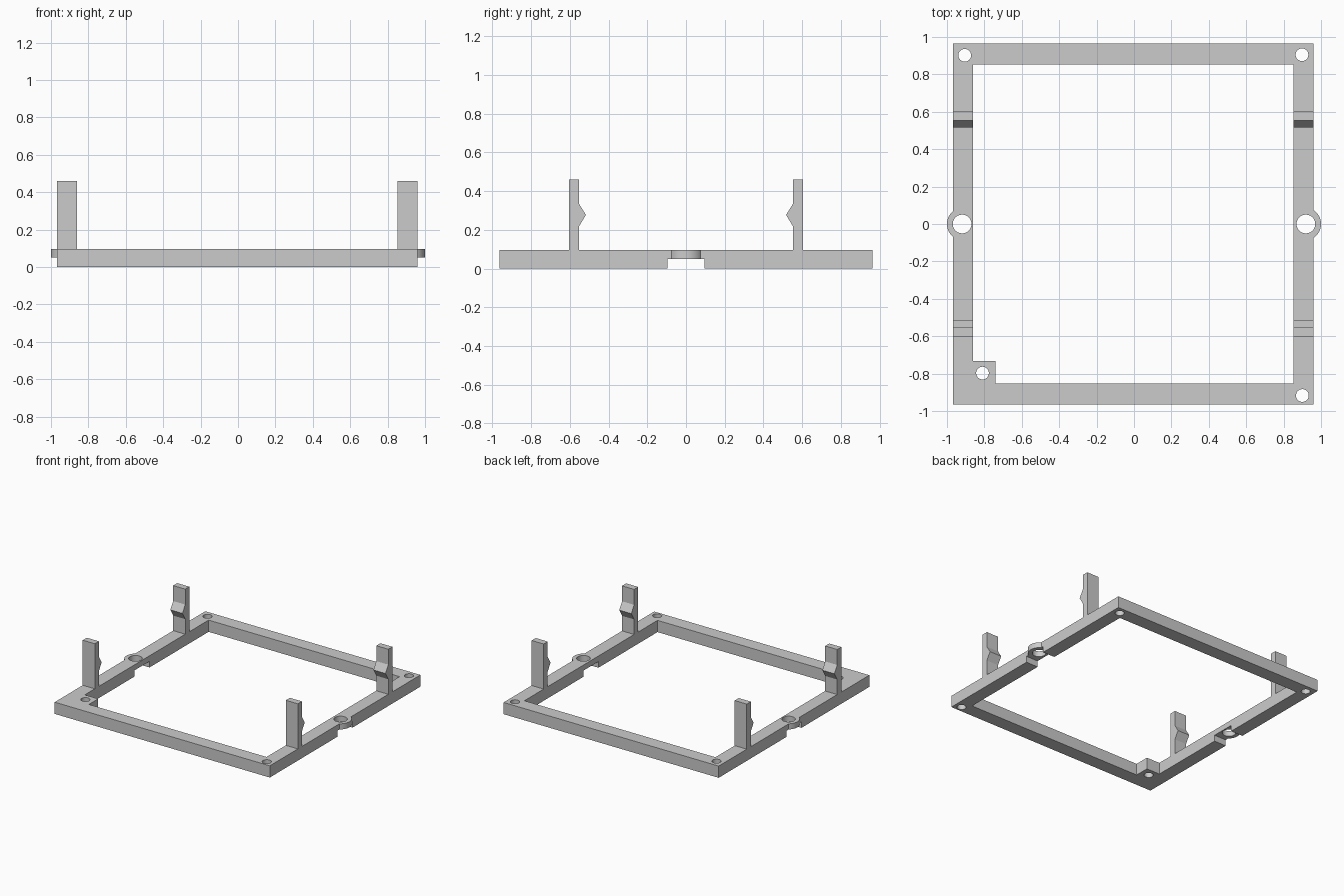
import bpy
import bmesh
import math
from mathutils import Vector

cube = bpy.data.objects.get("Cube")
if cube:
    bpy.data.objects.remove(cube, do_unlink=True)

# Single plain grey material
grey = bpy.data.materials.new("plain grey")
grey.use_nodes = True
colour = (0.6, 0.6, 0.6, 1)
grey.diffuse_color = colour
grey.node_tree.nodes["Principled BSDF"].inputs["Base Color"].default_value = colour

HEIGHT = 0.095
LEFT, RIGHT, DEPTH = 0.96, -0.968, 0.964
IN_LEFT, IN_RIGHT, IN_DEPTH = 0.852, -0.86, 0.852
LUG_X, LUG_R, LUG_Z = 0.91, 0.09, 0.05


def prism(name, points, offset):
    """Extrude a closed 3D outline along an offset."""
    bm = bmesh.new()
    face = bm.faces.new([bm.verts.new(p) for p in points])
    new = bmesh.ops.extrude_face_region(bm, geom=[face])["geom"]
    bmesh.ops.translate(bm, vec=Vector(offset),
                        verts=[g for g in new if isinstance(g, bmesh.types.BMVert)])
    bmesh.ops.recalc_face_normals(bm, faces=bm.faces)
    mesh = bpy.data.meshes.new(name)
    bm.to_mesh(mesh)
    bm.free()
    mesh.materials.append(grey)
    obj = bpy.data.objects.new(name, mesh)
    bpy.context.collection.objects.link(obj)
    return obj


def plate(name, outline, z0, z1):
    return prism(name, [(x, y, z0) for x, y in outline], (0, 0, z1 - z0))


def box(name, x0, x1, y0, y1, z0, z1):
    return plate(name, [(x0, y0), (x1, y0), (x1, y1), (x0, y1)], z0, z1)


def cylinder(name, x, y, radius, z0, z1, sides=48):
    turns = [math.tau * i / sides for i in range(sides)]
    return plate(name, [(x + radius * math.cos(a), y + radius * math.sin(a))
                        for a in turns], z0, z1)


def combine(target, tool, operation):
    """Apply a boolean and discard the tool."""
    tool.hide_render = True
    mod = target.modifiers.new("combine", "BOOLEAN")
    mod.operation, mod.solver, mod.object = operation, "EXACT", tool
    bpy.context.view_layer.update()
    graph = bpy.context.evaluated_depsgraph_get()
    result = bpy.data.meshes.new_from_object(target.evaluated_get(graph))
    target.modifiers.clear()
    target.data = result
    bpy.data.objects.remove(tool, do_unlink=True)


# Frame slab with round side lugs
frame = box("frame", RIGHT, LEFT, -DEPTH, DEPTH, 0, HEIGHT)
for side in (-1, 1):
    combine(frame, cylinder("lug", side * LUG_X, 0, LUG_R, 0.02, HEIGHT), "UNION")

# Central opening, leaving a square pad in the front right corner
opening = [(-0.74, -IN_DEPTH), (IN_LEFT, -IN_DEPTH), (IN_LEFT, IN_DEPTH),
           (IN_RIGHT, IN_DEPTH), (IN_RIGHT, -0.733), (-0.74, -0.733)]
combine(frame, plate("opening", opening, -0.1, 0.2), "DIFFERENCE")

# Notches under the lugs and the lug holes
for side in (-1, 1):
    x0, x1 = sorted((side * 0.8, side * 1.1))
    combine(frame, box("notch", x0, x1, -0.096, 0.096, -0.1, LUG_Z), "DIFFERENCE")
    combine(frame, cylinder("lug_hole", side * 0.919, 0, 0.05, -0.1, 0.2), "DIFFERENCE")

# Corner screw holes
for x, y in ((-0.905, 0.902), (0.898, 0.905), (0.9, -0.917), (-0.81, -0.797)):
    combine(frame, cylinder("screw_hole", x, y, 0.034, -0.1, 0.2, 32), "DIFFERENCE")

bpy.ops.object.select_all(action="DESELECT")
frame.select_set(True)
bpy.context.view_layer.objects.active = frame
bpy.ops.object.shade_smooth_by_angle(angle=math.radians(30))

# Upright clips with a pointed barb facing the centre
profile = [(0.605, HEIGHT), (0.605, 0.46), (0.553, 0.46), (0.553, 0.335),
           (0.517, 0.277), (0.553, 0.217), (0.553, HEIGHT)]
for end, end_name in ((-1, "front"), (1, "back")):
    for x0, x1, side_name in ((RIGHT, IN_RIGHT, "right"), (IN_LEFT, LEFT, "left")):
        prism(f"{end_name}_{side_name}_clip",
              [(x0, end * y, z) for y, z in profile], (x1 - x0, 0, 0))
